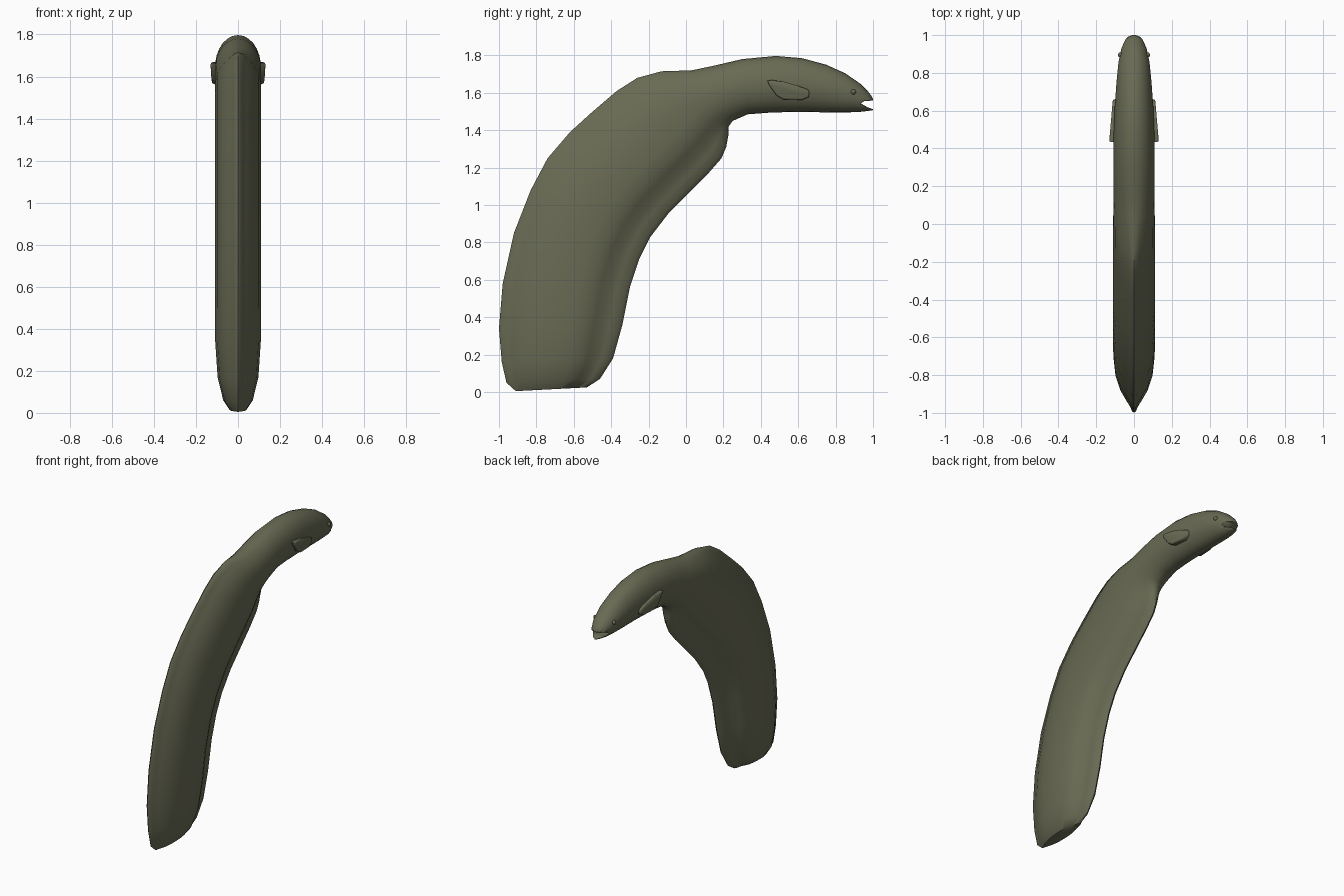
import bpy, bmesh, math
from mathutils import Vector

if "Cube" in bpy.data.objects:
    bpy.data.objects.remove(bpy.data.objects["Cube"])

olive = bpy.data.materials.new("olive_skin")
olive.diffuse_color = (0.14, 0.145, 0.088, 1)
olive.use_nodes = True
olive.node_tree.nodes["Principled BSDF"].inputs["Base Color"].default_value = olive.diffuse_color


def finish(name, bm, angle=50):
    bmesh.ops.recalc_face_normals(bm, faces=bm.faces)
    me = bpy.data.meshes.new(name)
    bm.to_mesh(me)
    bm.free()
    me.materials.append(olive)
    ob = bpy.data.objects.new(name, me)
    bpy.context.collection.objects.link(ob)
    bpy.ops.object.select_all(action='DESELECT')
    ob.select_set(True)
    bpy.context.view_layer.objects.active = ob
    bpy.ops.object.shade_smooth_by_angle(angle=math.radians(angle))
    return ob


# Stations tail to snout: back y, z, belly y, z, half width, roundness
STATIONS = [
    (-.91, .005, -.53, .025, .04, 0), (-.96, .05, -.46, .07, .07, 0),
    (-.985, .16, -.39, .18, .097, 0), (-1, .34, -.34, .36, .109, 0),
    (-.98, .58, -.3, .56, .11, 0), (-.92, .85, -.25, .71, .11, 0),
    (-.83, 1.08, -.19, .83, .11, 0), (-.74, 1.25, -.09, .96, .11, 0),
    (-.62, 1.39, .03, 1.08, .11, 0), (-.51, 1.49, .12, 1.17, .11, 0),
    (-.37, 1.61, .19, 1.25, .11, 0), (-.26, 1.68, .215, 1.31, .11, .08),
    (-.13, 1.715, .226, 1.37, .11, .35), (.03, 1.72, .228, 1.42, .11, .8),
    (.15, 1.745, .25, 1.45, .11, 1), (.3, 1.78, .33, 1.485, .11, 1),
    (.48, 1.797, .46, 1.495, .109, 1), (.62, 1.785, .62, 1.498, .103, 1),
    (.75, 1.75, .76, 1.495, .093, 1), (.85, 1.705, .86, 1.495, .083, 1),
    (.93, 1.65, .93, 1.498, .067, 1), (.975, 1.605, .975, 1.503, .047, 1),
    (.992, 1.583, .992, 1.506, .032, 1), (1, 1.565, 1, 1.507, .015, 1),
]
# Cross-section: distance from back to belly, finned half width
SECTION = [(0, 0), (.015, .1), (.05, .19), (.1, .38), (.18, .66), (.3, .9),
           (.45, 1), (.6, 1), (.7, .9), (.77, .68), (.83, .42), (.9, .28),
           (.97, .2), (1, 0)]


def ring(bm, st):
    back, belly = Vector((0, st[0], st[1])), Vector((0, st[2], st[3]))
    n = len(SECTION) - 1
    right, left = [], []
    for i, (t, w) in enumerate(SECTION):
        a = math.pi * i / n
        tt = t + ((1 - math.cos(a)) / 2 - t) * st[5]
        ww = (w + (math.sin(a) - w) * st[5]) * st[4]
        p = back.lerp(belly, tt)
        right.append(bm.verts.new((ww, p.y, p.z)))
        if 0 < i < n:
            left.append(bm.verts.new((-ww, p.y, p.z)))
    return right + left[::-1]


# Body lofted through the stations
bm = bmesh.new()
rings = [ring(bm, s) for s in STATIONS]
for a, b in zip(rings, rings[1:]):
    for i in range(len(a)):
        j = (i + 1) % len(a)
        bm.faces.new((a[i], a[j], b[j], b[i]))
bm.faces.new(rings[0])
bm.faces.new(rings[-1])
body = finish("body", bm)


def prism(bm, pts, x0, x1):
    """Side outline (y, z) spanning x0 to x1; either may depend on y."""
    a = [bm.verts.new((x0(y), y, z)) for y, z in pts]
    b = [bm.verts.new((x1(y), y, z)) for y, z in pts]
    bm.faces.new(a)
    top = bm.faces.new(b)
    for i in range(len(a)):
        j = (i + 1) % len(a)
        bm.faces.new((a[i], a[j], b[j], b[i]))
    return top


# Open mouth cut as a wedge
bm = bmesh.new()
prism(bm, [(.935, 1.543), (.955, 1.557), (.985, 1.557), (1.05, 1.568),
           (1.05, 1.512), (1, 1.512), (.97, 1.523)],
      lambda y: -.2, lambda y: .2)
cutter = finish("mouth_cutter", bm)
cutter.hide_render = True
cutter.hide_viewport = True
mod = body.modifiers.new("mouth", 'BOOLEAN')
mod.operation = 'DIFFERENCE'
mod.solver = 'EXACT'
mod.object = cutter

FIN = [(.435, 1.665), (.46, 1.668), (.52, 1.66), (.6, 1.637), (.652, 1.618),
       (.66, 1.6), (.656, 1.577), (.62, 1.562), (.52, 1.565), (.485, 1.585),
       (.445, 1.64)]
for side, s in (("right", 1), ("left", -1)):
    # Pectoral fin flaring outward toward its rear
    bm = bmesh.new()
    top = prism(bm, FIN, lambda y: s * .08,
                lambda y: s * (.112 + .019 * (.66 - y) / .22))
    bmesh.ops.bevel(bm, geom=list(top.edges), offset=.008, segments=2,
                    affect='EDGES', profile=.5)
    finish(side + "_pectoral_fin", bm, 60)
    # Eye
    bm = bmesh.new()
    bmesh.ops.create_uvsphere(bm, u_segments=16, v_segments=10, radius=.014)
    bmesh.ops.translate(bm, vec=(s * .071, .895, 1.605), verts=bm.verts)
    finish(side + "_eye", bm)
